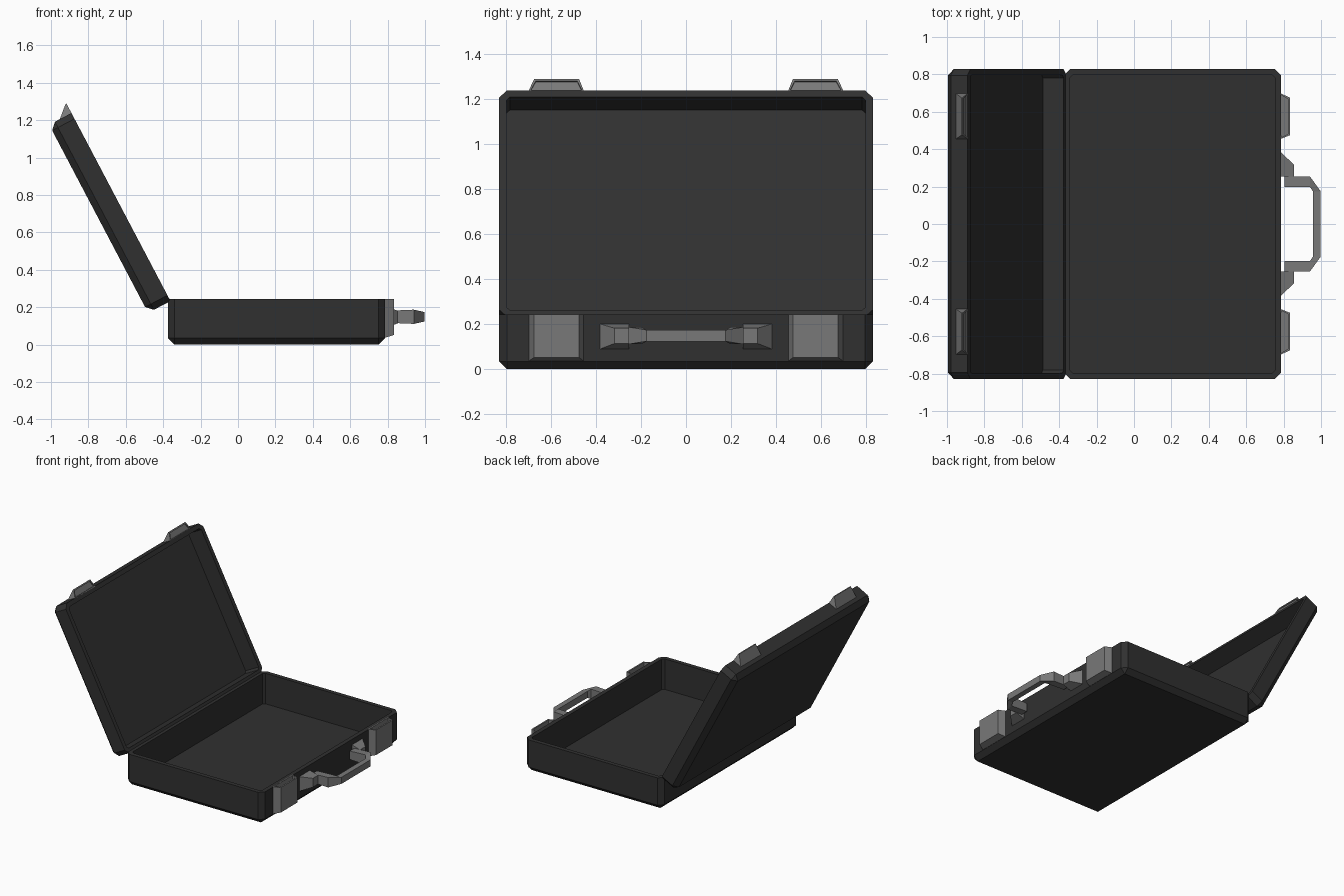
import bpy, bmesh
from mathutils import Matrix

if "Cube" in bpy.data.objects:
    bpy.data.objects.remove(bpy.data.objects["Cube"])


def material(name, v):
    m = bpy.data.materials.new(name)
    m.diffuse_color = (v, v, v, 1)
    m.use_nodes = True
    m.node_tree.nodes["Principled BSDF"].inputs["Base Color"].default_value = m.diffuse_color
    return m


BLACK = material("black_leather", 0.03)
GREY = material("grey_metal", 0.19)


def finish(name, bm, mat, matrix=None, mirror=False):
    bmesh.ops.recalc_face_normals(bm, faces=bm.faces)
    me = bpy.data.meshes.new(name)
    bm.to_mesh(me)
    bm.free()
    me.materials.append(mat)
    ob = bpy.data.objects.new(name, me)
    bpy.context.collection.objects.link(ob)
    if matrix:
        ob.matrix_world = matrix
    if mirror:
        mod = ob.modifiers.new("Mirror", 'MIRROR')
        mod.use_axis = (False, True, False)
        mod.use_mirror_merge = False
    return ob


def hollow_top(bm, inset, depth):
    """Sink a recess into the highest upward face."""
    bm.normal_update()
    top = max(bm.faces, key=lambda f: f.calc_center_median().z)
    bmesh.ops.inset_region(bm, faces=[top], thickness=inset)
    new = bmesh.ops.extrude_face_region(bm, geom=[top])["geom"]
    bmesh.ops.translate(bm, vec=(0, 0, -depth),
                        verts=[v for v in new if isinstance(v, bmesh.types.BMVert)])
    if top.is_valid:
        bmesh.ops.delete(bm, geom=[top], context='FACES_ONLY')


def tray(name, x0, x1, z0, z1, matrix=None):
    """Open shell with chamfered bottom and corner edges."""
    bm = bmesh.new()
    bmesh.ops.create_cube(bm, size=1)
    for v in bm.verts:
        v.co.x = x1 if v.co.x > 0 else x0
        v.co.y *= 1.66
        v.co.z = z1 if v.co.z > 0 else z0
    edges = [e for e in bm.edges if any(v.co.z < z1 - 1e-5 for v in e.verts)]
    bmesh.ops.bevel(bm, geom=edges, offset=0.035, segments=1,
                    affect='EDGES', profile=0.5)
    hollow_top(bm, 0.035, z1 - z0 - 0.01)
    return finish(name, bm, BLACK, matrix)


def wedge(name, base, outer, matrix=None, recess=0):
    """Block tapering along x between two (x, y0, y1, z0, z1) rectangles, mirrored in y."""
    bm = bmesh.new()
    rings = [[bm.verts.new((x, y, z)) for y, z in ((y0, z0), (y1, z0), (y1, z1), (y0, z1))]
             for x, y0, y1, z0, z1 in (base, outer)]
    a, b = rings
    bm.faces.new(a)
    bm.faces.new(b[::-1])
    for i in range(4):
        j = (i + 1) % 4
        bm.faces.new((a[i], b[i], b[j], a[j]))
    bmesh.ops.recalc_face_normals(bm, faces=bm.faces)
    if recess:
        hollow_top(bm, 0.013, recess)
    return finish(name, bm, GREY, matrix, mirror=True)


# Lower shell
tray("case_base", -0.374, 0.786, 0, 0.243)

# Lid, tilted back about the rear rim
L = 1.136
LID = Matrix(((-0.466, 0, 0.885, -0.361),
              (0, -1, 0, 0),
              (0.885, 0, 0.466, 0.233),
              (0, 0, 0, 1)))
tray("case_lid", 0, L, -0.135, 0, LID)

# Latches on base and lid
wedge("base_latches", (0.78, 0.453, 0.70, 0.035, 0.243),
      (0.835, 0.475, 0.675, 0.052, 0.243), recess=0.04)
wedge("lid_latches", (L - 0.004, 0.453, 0.70, -0.075, 0),
      (L + 0.057, 0.475, 0.675, -0.006, 0), LID, recess=0.008)

# Handle mounts
wedge("handle_mounts", (0.78, 0.253, 0.388, 0.087, 0.203),
      (0.855, 0.253, 0.318, 0.114, 0.182))

# Carry handle: swept rectangular section (outer xy, inner xy, half height)
half = [((0.805, 0.255), (0.805, 0.198), 0.032),
        ((0.94, 0.255), (0.94, 0.198), 0.038),
        ((0.998, 0.175), (0.957, 0.175), 0.025)]
stations = half + [((o[0], -o[1]), (i[0], -i[1]), h) for o, i, h in reversed(half)]
bm = bmesh.new()
rings = [[bm.verts.new((*p, 0.149 + s * h)) for p, s in ((o, -1), (o, 1), (i, 1), (i, -1))]
         for o, i, h in stations]
for a, b in zip(rings, rings[1:]):
    for k in range(4):
        j = (k + 1) % 4
        bm.faces.new((a[k], a[j], b[j], b[k]))
bm.faces.new(rings[0])
bm.faces.new(rings[-1][::-1])
finish("carry_handle", bm, GREY)
